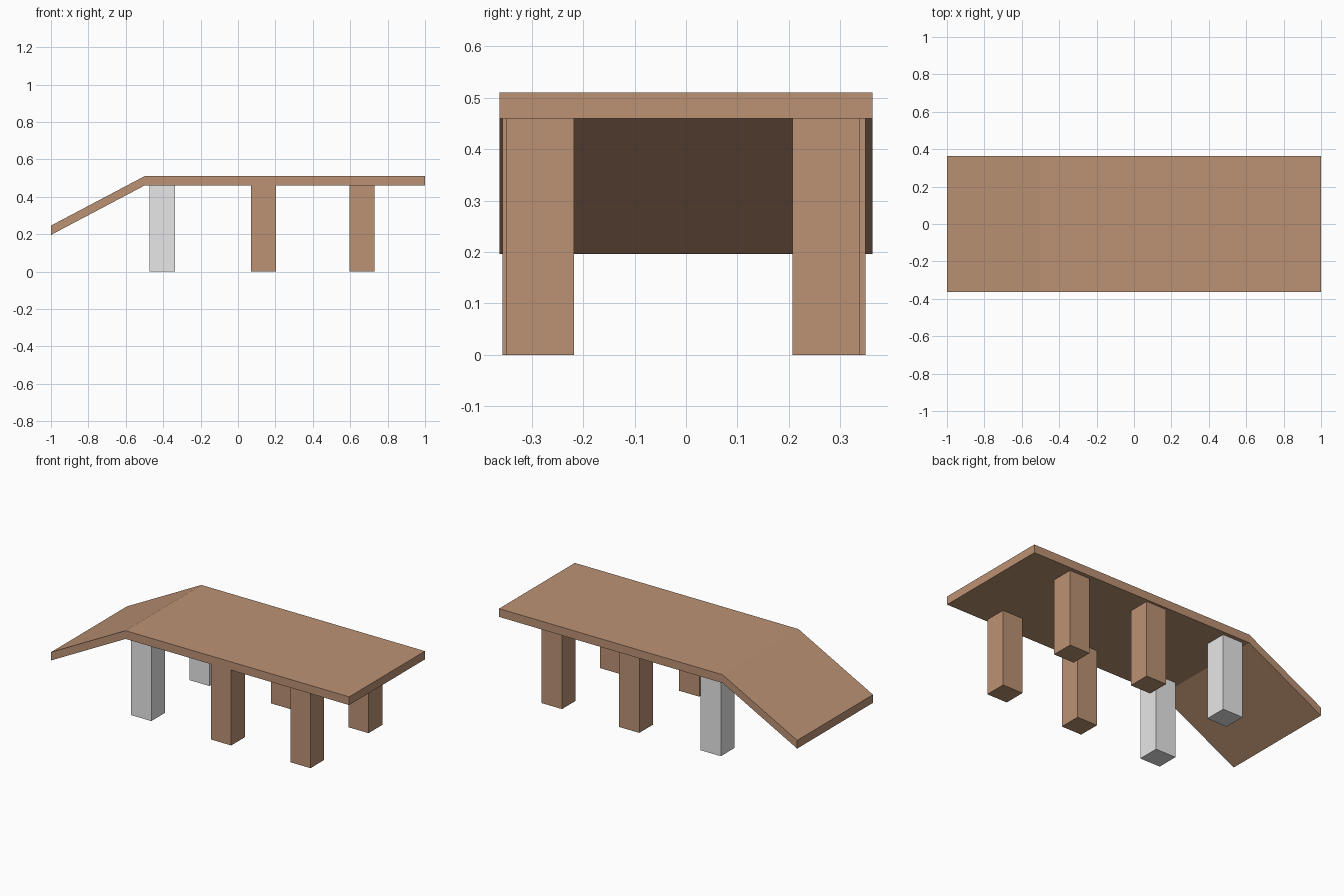
import bpy
import bmesh

if "Cube" in bpy.data.objects:
    bpy.data.objects.remove(bpy.data.objects["Cube"])


def material(name, rgb):
    m = bpy.data.materials.new(name)
    m.diffuse_color = (*rgb, 1.0)
    m.use_nodes = True
    m.node_tree.nodes["Principled BSDF"].inputs["Base Color"].default_value = m.diffuse_color
    return m


wood = material("brown wood", (0.50, 0.288, 0.174))
pale = material("pale grey", (0.80, 0.80, 0.80))


def add_object(name, bm, mat):
    bmesh.ops.recalc_face_normals(bm, faces=bm.faces)
    mesh = bpy.data.meshes.new(name)
    bm.to_mesh(mesh)
    bm.free()
    mesh.materials.append(mat)
    bpy.context.collection.objects.link(bpy.data.objects.new(name, mesh))


# Deck with sloping ramp: side profile extruded across the width
HALF_WIDTH = 0.363
profile = [(-1, 0.196), (-0.5, 0.46), (1, 0.46), (1, 0.51), (-0.5, 0.51), (-1, 0.246)]
bm = bmesh.new()
side = bm.faces.new([bm.verts.new((x, -HALF_WIDTH, z)) for x, z in profile])
ext = bmesh.ops.extrude_face_region(bm, geom=[side], use_keep_orig=True)
moved = [g for g in ext["geom"] if isinstance(g, bmesh.types.BMVert)]
bmesh.ops.translate(bm, verts=moved, vec=(0, 2 * HALF_WIDTH, 0))
add_object("deck", bm, wood)


# Square posts under the flat part of the deck
def post(name, x0, x1, y0, y1, mat):
    bm = bmesh.new()
    bmesh.ops.create_cube(bm, size=1)
    bmesh.ops.scale(bm, vec=(x1 - x0, y1 - y0, 0.46), verts=bm.verts)
    bmesh.ops.translate(bm, vec=((x0 + x1) / 2, (y0 + y1) / 2, 0.23), verts=bm.verts)
    add_object(name, bm, mat)


rows = [("ramp", -0.472, -0.337, -0.349, 0.208, pale),
        ("middle", 0.069, 0.204, -0.357, 0.217, wood),
        ("end", 0.595, 0.731, -0.349, 0.207, wood)]
for name, x0, x1, front, back, mat in rows:
    post(name + "_front_post", x0, x1, front, front + 0.131, mat)
    post(name + "_back_post", x0, x1, back, back + 0.132, mat)
